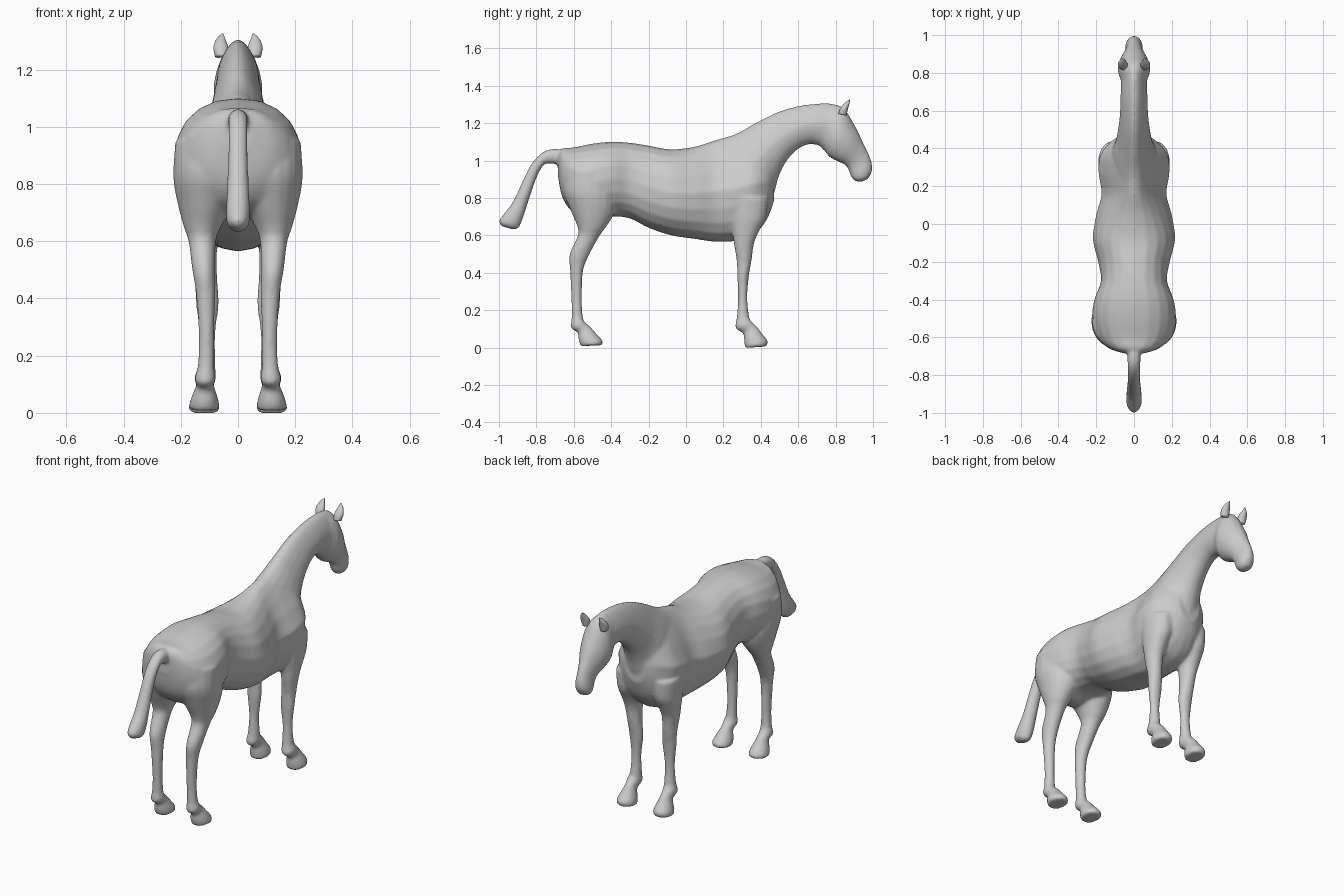
import bpy, bmesh, math
from mathutils import Vector

SIDES, STEPS = 20, 4


def smooth_rows(rows):
    # Catmull-Rom interpolation of the key sections
    out = []
    for i in range(len(rows) - 1):
        a, b, c, d = rows[max(i - 1, 0)], rows[i], rows[i + 1], rows[min(i + 2, len(rows) - 1)]
        for k in range(STEPS):
            t = k / STEPS
            out.append([0.5 * (2 * q + (r - p) * t + (2 * p - 5 * q + 4 * r - s) * t * t
                               + (3 * q - p - 3 * r + s) * t ** 3)
                        for p, q, r, s in zip(a, b, c, d)])
    out.append(rows[-1])
    return out


def loft(bm, rows, side=1, power=1.0):
    # row: upper/front point (y, z), lower/back point (y, z), half width, x centre, top taper
    rings = []
    for y1, z1, y2, z2, w, xc, taper in smooth_rows(rows):
        mid = Vector((xc * side, (y1 + y2) / 2, (z1 + z2) / 2))
        half = Vector((0, (y1 - y2) / 2, (z1 - z2) / 2))
        ring = []
        for j in range(SIDES):
            t = 2 * math.pi * j / SIDES
            c, s = math.cos(t), math.sin(t)
            c = math.copysign(abs(c) ** power, c)
            s = math.copysign(abs(s) ** power, s)
            x = w * c * (1 - taper * max(0, s))
            ring.append(bm.verts.new(mid + half * s + Vector((x, 0, 0))))
        rings.append(ring)
    faces = [bm.faces.new(rings[0]), bm.faces.new(rings[-1][::-1])]
    for a, b in zip(rings, rings[1:]):
        for j in range(SIDES):
            k = (j + 1) % SIDES
            faces.append(bm.faces.new((a[j], b[j], b[k], a[k])))
    bmesh.ops.recalc_face_normals(bm, faces=faces)


def make_object(name, bm):
    mesh = bpy.data.meshes.new(name)
    bm.to_mesh(mesh)
    bm.free()
    for p in mesh.polygons:
        p.use_smooth = True
    ob = bpy.data.objects.new(name, mesh)
    bpy.context.collection.objects.link(ob)
    return ob


# Trunk: y, top z, bottom z, half width, top taper
trunk = [(-.685, 1.04, .92, .05, 0), (-.66, 1.065, .80, .13, 0), (-.6, 1.07, .72, .195, 0),
         (-.5, 1.09, .68, .222, 0), (-.4, 1.10, .70, .21, 0), (-.3, 1.095, .69, .175, 0),
         (-.2, 1.08, .64, .19, .1), (-.08, 1.06, .60, .218, .1), (.05, 1.075, .58, .20, .3),
         (.16, 1.11, .565, .172, .5), (.27, 1.14, .57, .188, .6), (.36, 1.15, .60, .18, .6),
         (.43, 1.10, .68, .13, .5), (.47, 1.0, .78, .07, .3)]
trunk = [(y, t, y, b, w, 0, k) for y, t, b, w, k in trunk]

# Neck: crest point, throat point, half width
neck = [(.12, 1.09, .44, .72, .13), (.27, 1.145, .476, .84, .12), (.37, 1.20, .495, .91, .098),
        (.48, 1.255, .53, .985, .084), (.58, 1.287, .585, 1.05, .075), (.68, 1.303, .65, 1.085, .072),
        (.77, 1.305, .71, 1.08, .07), (.81, 1.298, .73, 1.06, .07)]
neck = [(*r, 0, .3) for r in neck]

# Head: forehead/nose point, jaw point, half width
head = [(.75, 1.29, .70, 1.09, .06), (.82, 1.293, .735, 1.06, .074), (.86, 1.26, .765, 1.02, .086),
        (.895, 1.20, .81, .995, .08), (.92, 1.155, .845, .98, .068), (.95, 1.09, .865, .96, .052),
        (.977, 1.035, .875, .93, .044), (.994, .985, .885, .908, .046), (.994, .94, .905, .89, .042),
        (.972, .90, .93, .885, .025)]
head = [(*r, 0, .1) for r in head]

# Tail: upper point, lower point, half width
tail = [(-.62, 1.05, -.62, .98, .04), (-.69, 1.062, -.69, .98, .036), (-.745, 1.055, -.75, .982, .034),
        (-.80, 1.015, -.775, .955, .034), (-.85, .94, -.802, .90, .034), (-.92, .79, -.843, .78, .038),
        (-.962, .73, -.872, .69, .042), (-1.0, .68, -.895, .64, .038), (-.99, .65, -.92, .63, .015)]
tail = [(*r, 0, 0) for r in tail]

# Legs: front point, back point, half width, x centre
hind_leg = [(-.40, .95, -.64, .95, .11, .11), (-.37, .80, -.655, .84, .118, .108),
            (-.385, .715, -.62, .74, .095, .115), (-.43, .64, -.582, .65, .063, .125),
            (-.46, .60, -.578, .60, .048, .125), (-.515, .50, -.622, .50, .04, .12),
            (-.55, .41, -.62, .41, .033, .113), (-.557, .26, -.613, .26, .027, .11),
            (-.552, .17, -.612, .16, .029, .112), (-.54, .135, -.615, .105, .037, .115),
            (-.515, .115, -.58, .08, .031, .115), (-.48, .075, -.575, .04, .045, .117),
            (-.445, .035, -.565, .012, .054, .118), (-.45, .012, -.56, .008, .05, .118)]
front_leg = [(.44, .80, .22, .80, .08, .11), (.43, .70, .235, .68, .07, .115),
             (.395, .63, .25, .60, .055, .12), (.365, .56, .257, .55, .046, .12),
             (.35, .46, .271, .46, .04, .112), (.336, .38, .274, .38, .04, .107),
             (.328, .27, .279, .27, .028, .108), (.337, .17, .271, .16, .031, .11),
             (.35, .14, .264, .105, .038, .115), (.38, .112, .305, .075, .031, .115),
             (.41, .07, .31, .04, .045, .117), (.438, .035, .314, .006, .054, .118),
             (.43, .006, .318, -.002, .05, .118)]

# Horse body: all parts fused into one smooth skin
bm = bmesh.new()
loft(bm, trunk, power=.88)
for part in (neck, head, tail):
    loft(bm, part)
for side in (-1, 1):
    for leg in (hind_leg, front_leg):
        loft(bm, [(*r, 0) for r in leg], side)
body = make_object("horse_body", bm)
rm = body.modifiers.new("fuse", 'REMESH')
rm.mode = 'VOXEL'
rm.voxel_size = .009
rm.use_smooth_shade = True
sm = body.modifiers.new("blend", 'SMOOTH')
sm.factor = .5
sm.iterations = 6

# Ears
ear = [(.858, 1.24, .815, 1.25, .022, .058, 0), (.866, 1.275, .826, 1.28, .026, .06, 0),
       (.874, 1.305, .85, 1.308, .016, .06, 0), (.877, 1.327, .873, 1.327, .003, .054, 0)]
for side, label in ((-1, "left"), (1, "right")):
    bm = bmesh.new()
    loft(bm, ear, side)
    make_object("ear_" + label, bm)
